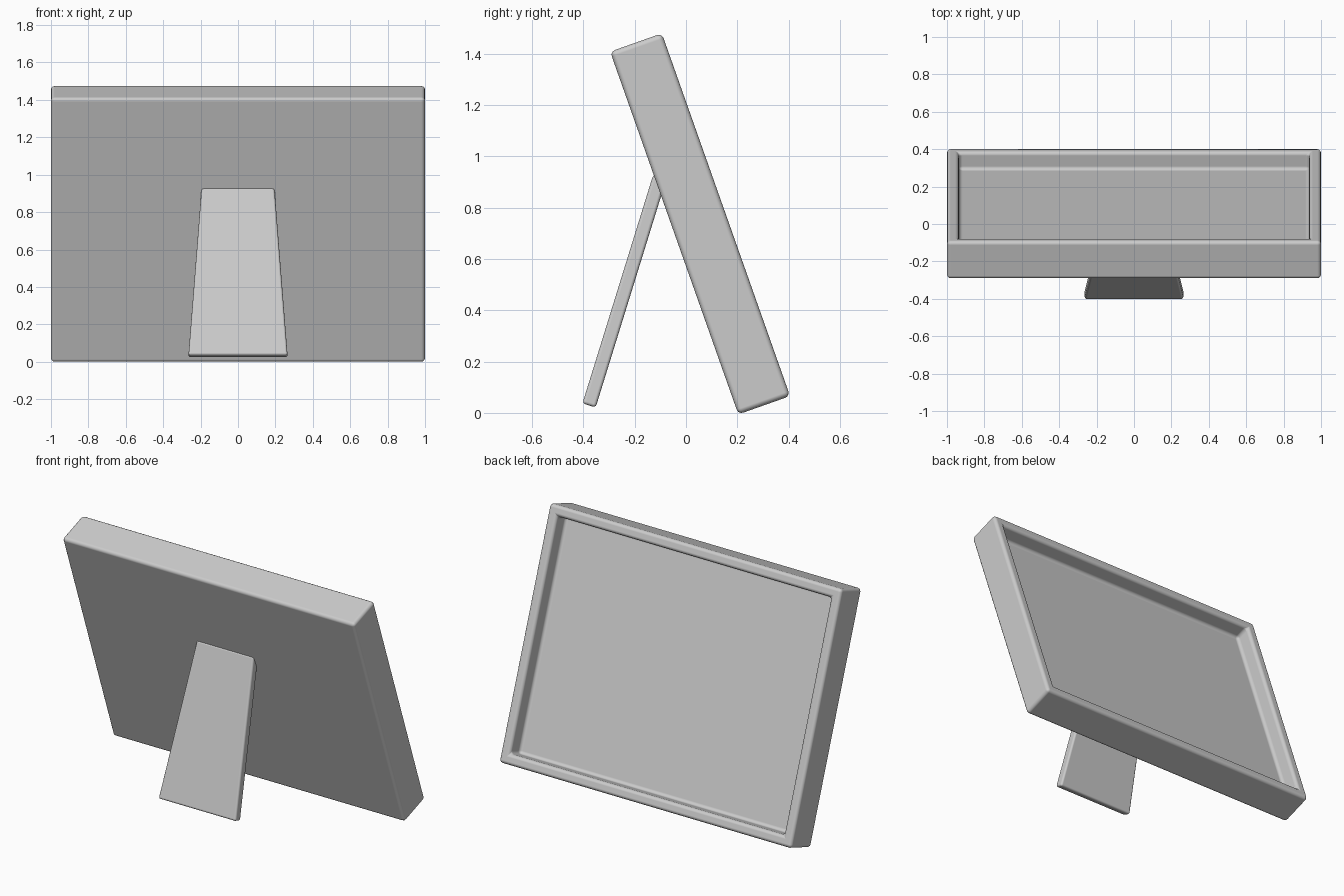
import bpy, bmesh
from math import radians
from mathutils import Vector

if "Cube" in bpy.data.objects:
    bpy.data.objects.remove(bpy.data.objects["Cube"])


def finish(bm, name, location, tilt, radius):
    """Turn a bmesh into a tilted object with softly rounded edges."""
    bmesh.ops.recalc_face_normals(bm, faces=bm.faces)
    mesh = bpy.data.meshes.new(name)
    bm.to_mesh(mesh)
    bm.free()
    mesh.shade_smooth()
    obj = bpy.data.objects.new(name, mesh)
    bpy.context.collection.objects.link(obj)
    obj.location = location
    obj.rotation_euler.x = radians(tilt)
    bevel = obj.modifiers.new("rounded_edges", 'BEVEL')
    bevel.width = radius
    bevel.segments = 3
    bevel.limit_method = 'ANGLE'
    bevel.angle_limit = radians(40)
    bevel.harden_normals = True
    return obj


def box(size):
    bm = bmesh.new()
    bmesh.ops.create_cube(bm, size=1)
    bmesh.ops.scale(bm, vec=size, verts=bm.verts)
    return bm


# Picture frame: slab with a recessed panel on the +y side
bm = box((2.0, 0.214, 1.5))
panel = max(bm.faces, key=lambda f: f.calc_center_median().y)
bmesh.ops.inset_region(bm, faces=[panel], thickness=0.09)
panel = bmesh.ops.extrude_discrete_faces(bm, faces=[panel])["faces"][0]
bmesh.ops.translate(bm, vec=(0, -0.1, 0), verts=panel.verts)
finish(bm, "picture_frame", (0, 0.055, 0.737), 19.47, 0.02)

# Support leg: thin board, wider at the foot, leaning into the frame's back
leg_length = 0.935
bm = box((1.0, 0.054, leg_length))
for v in bm.verts:
    v.co.x *= 0.39 if v.co.z > 0 else 0.53
    v.co.z += leg_length / 2
finish(bm, "support_leg", Vector((0, -0.378, 0.029)), -17.2, 0.012)
